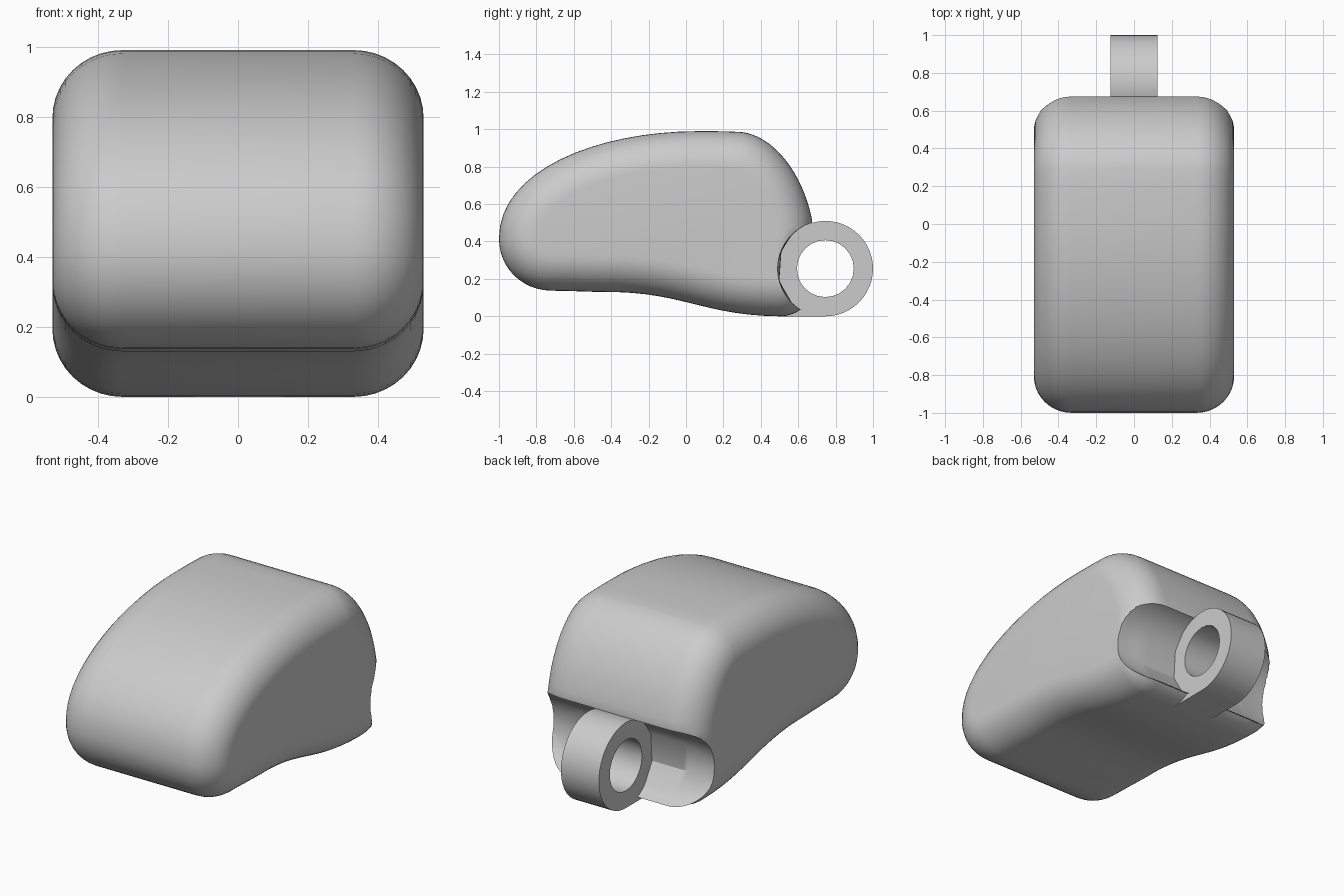
import bpy, bmesh, math
from mathutils import Vector

if "Cube" in bpy.data.objects:
    bpy.data.objects.remove(bpy.data.objects["Cube"])

grey = bpy.data.materials.new("plain grey")
grey.use_nodes = True
grey.diffuse_color = (0.6, 0.6, 0.6, 1)
grey.node_tree.nodes["Principled BSDF"].inputs["Base Color"].default_value = grey.diffuse_color

HALF_WIDTH, EDGE = 0.53, 0.2          # body half width and edge rounding
PIVOT, RING, HOLE = Vector((0.745, 0.255)), 0.255, 0.152
LUG_HALF = 0.125


def loft(name, sections):
    """Skin a list of (x, yz points) rings and cap both ends."""
    bm = bmesh.new()
    rings = [[bm.verts.new((x, p[0], p[1])) for p in pts] for x, pts in sections]
    n = len(rings[0])
    for a, b in zip(rings, rings[1:]):
        for i in range(n):
            j = (i + 1) % n
            bm.faces.new((a[i], a[j], b[j], b[i]))
    bm.faces.new(rings[0])
    bm.faces.new(rings[-1])
    bmesh.ops.recalc_face_normals(bm, faces=bm.faces)
    mesh = bpy.data.meshes.new(name)
    bm.to_mesh(mesh)
    bm.free()
    mesh.materials.append(grey)
    obj = bpy.data.objects.new(name, mesh)
    bpy.context.collection.objects.link(obj)
    return obj


def bezier(a, b, c, d, steps):
    """Points along a curve, without its last one."""
    a, b, c, d = map(Vector, (a, b, c, d))
    out = []
    for i in range(steps):
        t = i / steps
        s = 1 - t
        out.append(a * s**3 + b * (3 * s * s * t) + c * (3 * s * t * t) + d * t**3)
    return out


def circle(radius, count, start=0.0, sweep=math.tau):
    angles = [start + sweep * i / count for i in range(count)]
    return [PIVOT + radius * Vector((math.cos(a), math.sin(a))) for a in angles]


def inset(points, d):
    """Move a clockwise outline inwards along its normals."""
    out = []
    for i, p in enumerate(points):
        after = points[(i + 1) % len(points)]
        t = ((after - p).normalized() + (p - points[i - 1]).normalized()).normalized()
        out.append(p + d * Vector((t.y, -t.x)))
    return out


def hollow(points):
    """Press the round seat of the lug into an outline."""
    out = []
    for p in points:
        arm = p - PIVOT
        out.append(PIVOT + arm.normalized() * RING if arm.length < RING + 0.006 else p)
    return out


# Side outline of the body: each row is a knot, its two handles and the next knot
curves = [
    ((-1, .417), (-1, .78), (-.48, .99), (.07, .99), 16),        # sloping top
    ((.07, .99), (.15, .99), (.22, .99), (.30, .985), 3),        # crown
    ((.30, .985), (.48, .96), (.63, .75), (.675, .51), 18),      # back
    ((.675, .51), (.69, .42), (.70, .32), (.70, .21), 10),
    ((.70, .21), (.70, .09), (.61, 0), (.50, 0), 24),            # heel
    ((.50, 0), (.08, .005), (-.02, .137), (-.46, .13), 14),      # wavy underside
    ((-.46, .13), (-.55, .132), (-.64, .137), (-.72, .137), 3),
    ((-.72, .137), (-.88, .14), (-1, .26), (-1, .417), 12),      # nose
]
outline = [p for row in curves for p in bezier(*row)]

# Body with rounded side edges and the seat across its back
STEPS = 10
side = []
for k in range(STEPS + 1):
    t = math.pi / 2 * k / STEPS
    side.append((HALF_WIDTH - EDGE + EDGE * math.sin(t),
                 hollow(inset(outline, EDGE * 0.97 * (1 - math.cos(t))))))
body = loft("body", [(-x, p) for x, p in reversed(side)] + side)

# Ring lug with a flat foot running under the body
lug_outline = circle(RING, 36, -math.pi / 2, math.pi * 1.5) + [
    PIVOT - Vector((RING, 0)), PIVOT - Vector((RING, RING))]
lug = loft("ring_lug", [(x, lug_outline) for x in (-LUG_HALF, LUG_HALF)])

# Hole through the lug
cutter = loft("hole_cutter", [(x, circle(HOLE, 24)) for x in (-0.3, 0.3)])
hole = lug.modifiers.new("hole", 'BOOLEAN')
hole.operation, hole.object, hole.solver = 'DIFFERENCE', cutter, 'EXACT'
bpy.context.view_layer.objects.active = lug
bpy.ops.object.modifier_apply(modifier=hole.name)
bpy.data.objects.remove(cutter)

for obj in (body, lug):
    bpy.ops.object.select_all(action='DESELECT')
    obj.select_set(True)
    bpy.context.view_layer.objects.active = obj
    bpy.ops.object.shade_smooth_by_angle(angle=math.radians(32))
